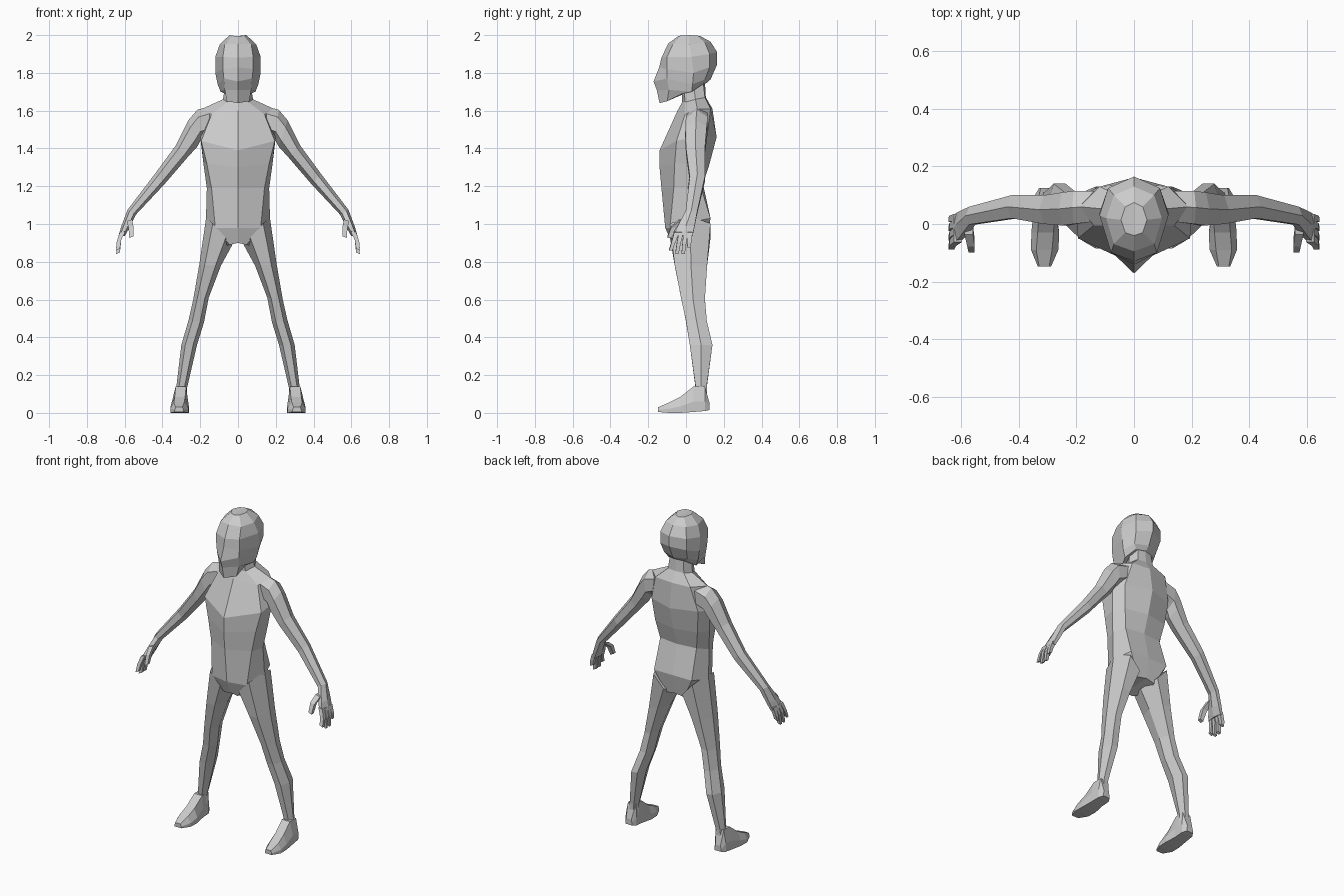
import bpy, bmesh, math
from mathutils import Vector

grey = bpy.data.materials.new("light_grey")
grey.diffuse_color = (0.6, 0.6, 0.6, 1)


def loft(name, rings, closed=True):
    """Skin a list of point rings, cap both ends, mirror across x."""
    bm = bmesh.new()
    rows = [[bm.verts.new(p) for p in r] for r in rings]
    n = len(rows[0])
    for a, b in zip(rows, rows[1:]):
        for i in range(n if closed else n - 1):
            j = (i + 1) % n
            bm.faces.new((a[i], a[j], b[j], b[i]))
    bm.faces.new(rows[0][::-1])
    bm.faces.new(rows[-1])
    bmesh.ops.recalc_face_normals(bm, faces=bm.faces)
    me = bpy.data.meshes.new(name)
    bm.to_mesh(me)
    bm.free()
    me.materials.append(grey)
    ob = bpy.data.objects.new(name, me)
    bpy.context.collection.objects.link(ob)
    m = ob.modifiers.new("mirror", "MIRROR")
    m.use_clip = True
    m.merge_threshold = 0.002
    return ob


def half_rings(rows):
    """Row: front centre, front corner, side, back corner, back centre."""
    return [[(0, *r[0]), r[1], r[2], r[3], (0, *r[4])] for r in rows]


def limb(rows, sides=6):
    """Row: outer x, z, inner x, z, front y, back y."""
    rings = []
    fit = 1 / math.sin(math.pi / 3) if sides == 6 else 1
    for ox, oz, ix, iz, yf, yb in rows:
        c = Vector(((ox + ix) / 2, (yf + yb) / 2, (oz + iz) / 2))
        u = Vector(((ox - ix) / 2, 0, (oz - iz) / 2))
        v = Vector((0, (yb - yf) / 2 * fit, 0))
        rings.append([c + u * math.cos(a) + v * math.sin(a)
                      for a in (2 * math.pi * k / sides for k in range(sides))])
    return rings


def digit(name, points, w, t):
    """Tapered box finger along points, w deep in y and t thick in x."""
    rings = []
    for k, (x, y, z) in enumerate(points):
        s = 1 - 0.15 * k
        rings.append([(x + t * s * a, y + w * s * b, z - 0.3 * t * a)
                      for a, b in ((-1, -1), (1, -1), (1, 1), (-1, 1))])
    loft(name, rings)


# Head: crown, brow, eyes, nose, mouth and jaw rings
loft("head", half_rings([
    ((-.04, 1.995), (.03, -.03, 1.997), (.045, .015, 2.0), (.03, .06, 1.997), (.075, 1.995)),
    ((-.095, 1.955), (.07, -.07, 1.95), (.097, .02, 1.95), (.07, .10, 1.96), (.13, 1.965)),
    ((-.13, 1.88), (.08, -.10, 1.885), (.12, .03, 1.885), (.09, .125, 1.90), (.165, 1.91)),
    ((-.142, 1.83), (.08, -.10, 1.82), (.12, .04, 1.80), (.09, .125, 1.83), (.165, 1.845)),
    ((-.172, 1.755), (.075, -.10, 1.77), (.108, .035, 1.74), (.08, .10, 1.765), (.13, 1.765)),
    ((-.155, 1.71), (.07, -.09, 1.71), (.092, .03, 1.70), (.06, .09, 1.74), (.107, 1.745)),
    ((-.14, 1.64), (.06, -.10, 1.65), (.065, -.02, 1.69), (.05, .06, 1.72), (.08, 1.735)),
]), closed=False)

# Neck and torso down to the crotch
loft("torso", half_rings([
    ((-.02, 1.72), (.045, -.01, 1.72), (.065, .04, 1.74), (.045, .09, 1.76), (.10, 1.76)),
    ((-.02, 1.645), (.055, -.005, 1.645), (.08, .05, 1.66), (.055, .10, 1.67), (.105, 1.67)),
    ((-.045, 1.60), (.14, -.005, 1.58), (.19, .06, 1.61), (.12, .13, 1.61), (.14, 1.61)),
    ((-.14, 1.39), (.195, -.05, 1.44), (.20, .05, 1.46), (.16, .11, 1.46), (.162, 1.46)),
    ((-.14, 1.30), (.165, -.06, 1.32), (.183, .03, 1.32), (.145, .095, 1.32), (.125, 1.32)),
    ((-.13, 1.19), (.14, -.065, 1.19), (.165, .01, 1.19), (.125, .075, 1.21), (.09, 1.21)),
    ((-.11, .98), (.12, -.085, .98), (.17, .02, 1.01), (.13, .13, 1.03), (.13, 1.03)),
    ((-.075, .90), (.045, -.07, .89), (.08, .02, .88), (.06, .105, .90), (.11, .91)),
]), closed=False)

# Legs: hip, thigh, knee, calf, ankle
loft("legs", limb([
    (.168, 1.04, .03, .89, -.085, .13),
    (.205, .785, .09, .78, -.06, .112),
    (.237, .60, .155, .61, -.025, .10),
    (.262, .49, .18, .48, .0, .11),
    (.30, .36, .217, .36, .02, .14),
    (.325, .15, .27, .13, .05, .11),
    (.335, .06, .27, .06, .045, .11),
]))

# Feet, sectioned from heel to toe: y, sole inner/outer x, top inner/outer x, bottom, top
loft("feet", [
    [(a, y, lo), (b, y, lo), (b, y, lo + (hi - lo) * .4), (d, y, hi), (c, y, hi),
     (a, y, lo + (hi - lo) * .4)]
    for y, a, b, c, d, lo, hi in (
        (.125, .285, .33, .29, .325, .015, .05),
        (.10, .27, .345, .275, .33, .01, .14),
        (.04, .27, .35, .275, .33, .005, .14),
        (-.03, .26, .357, .28, .335, 0, .085),
        (-.09, .263, .358, .285, .34, 0, .055),
        (-.147, .288, .335, .295, .33, .005, .03))])

# Arms: shoulder, upper arm, elbow, wrist, palm
loft("arms", limb([
    (.12, 1.63, .13, 1.48, .01, .115),
    (.215, 1.605, .195, 1.45, .0, .115),
    (.262, 1.55, .215, 1.41, -.005, .11),
    (.33, 1.415, .265, 1.355, .0, .10),
    (.44, 1.265, .39, 1.21, .02, .10),
    (.585, 1.075, .54, 1.05, -.002, .06),
    (.617, .99, .575, .98, -.045, .045),
    (.632, .94, .60, .935, -.065, .035),
]))

# Fingers and thumb
for name, y0, y1, z1 in (("index_finger", -.05, -.08, .865), ("middle_finger", -.025, -.048, .845),
                         ("ring_finger", .0, -.015, .845), ("little_finger", .022, .015, .88)):
    digit(name, [(.612, y0, .96), (.63, (y0 + y1) / 2, .91), (.635, y1, z1)], .0125, .014)
digit("thumb", [(.575, -.02, 1.02), (.567, -.065, .985), (.565, -.088, .93)], .016, .015)
